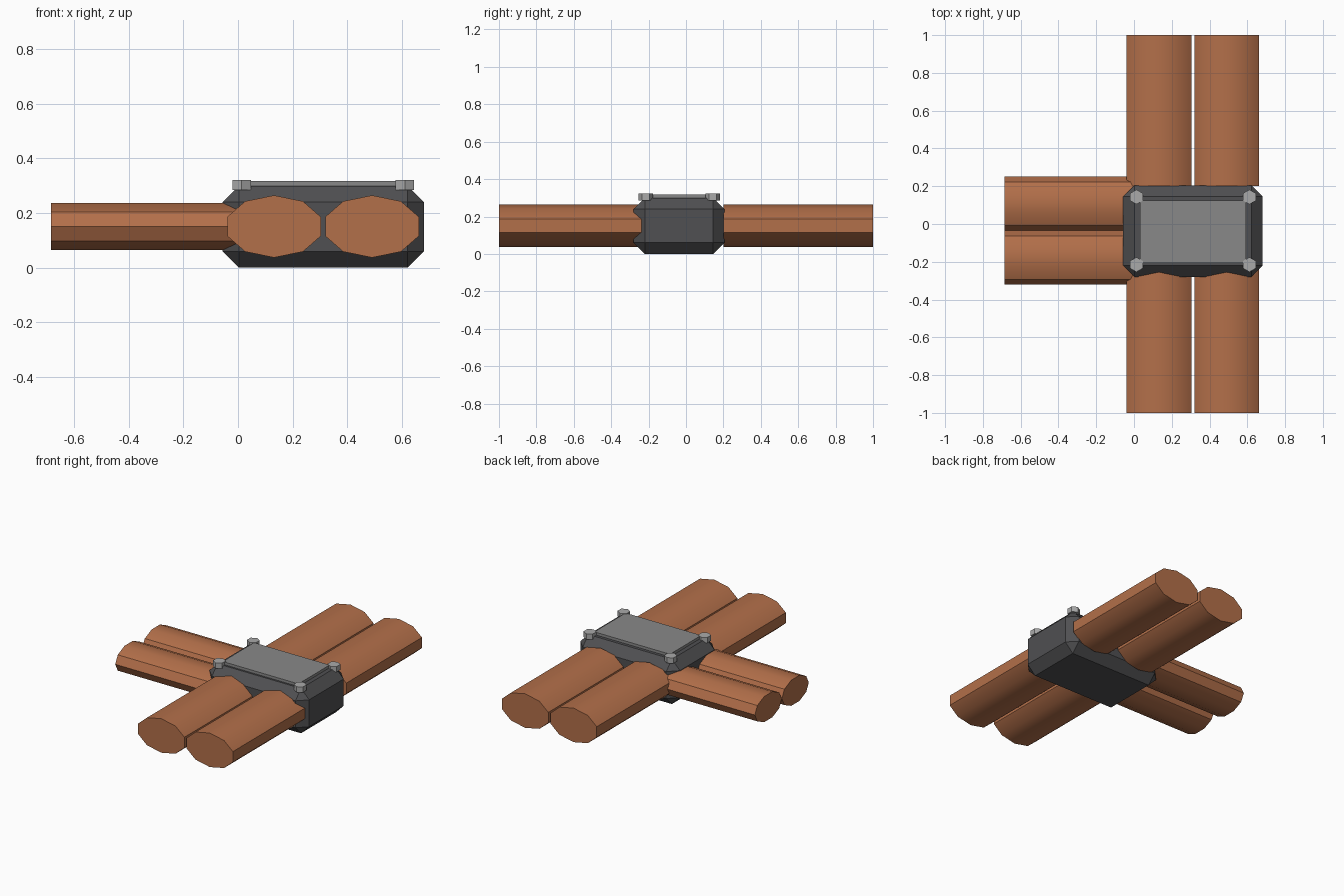
import bpy, bmesh, math
from mathutils import Vector

if "Cube" in bpy.data.objects:
    bpy.data.objects.remove(bpy.data.objects["Cube"])


def material(name, rgb):
    m = bpy.data.materials.new(name)
    m.diffuse_color = (*rgb, 1)
    m.use_nodes = True
    m.node_tree.nodes["Principled BSDF"].inputs["Base Color"].default_value = m.diffuse_color
    return m


COPPER = material("copper", (0.45, 0.16, 0.068))
DARK = material("dark grey", (0.08, 0.08, 0.084))
GREY = material("lid grey", (0.25, 0.25, 0.25))
LIGHT = material("bolt grey", (0.40, 0.40, 0.40))


def finish(bm, name, mat, smooth=False):
    bmesh.ops.recalc_face_normals(bm, faces=bm.faces)
    if smooth:
        for f in bm.faces:
            f.smooth = True
        for e in bm.edges:
            e.smooth = e.calc_face_angle(0) < math.radians(30)
    me = bpy.data.meshes.new(name)
    bm.to_mesh(me)
    bm.free()
    me.materials.append(mat)
    ob = bpy.data.objects.new(name, me)
    bpy.context.collection.objects.link(ob)
    return ob


def prism(name, mat, sides, phase, start, length, u, v, smooth=False):
    """Elliptical n-sided bar: u and v are the cross-section radius vectors."""
    bm = bmesh.new()
    ring = []
    for i in range(sides):
        a = math.radians(phase) + math.tau * i / sides
        ring.append(bm.verts.new(Vector(start) + Vector(u) * math.cos(a) + Vector(v) * math.sin(a)))
    cap = bm.faces.new(ring)
    ext = bmesh.ops.extrude_face_region(bm, geom=[cap], use_keep_orig=True)
    top = [g for g in ext["geom"] if isinstance(g, bmesh.types.BMVert)]
    bmesh.ops.translate(bm, verts=top, vec=Vector(length))
    return finish(bm, name, mat, smooth)


def box(name, mat, lo, hi, bevel=0):
    bm = bmesh.new()
    bmesh.ops.create_cube(bm, size=1)
    for vert in bm.verts:
        vert.co = Vector([(l + h) / 2 + c * (h - l) for l, h, c in zip(lo, hi, vert.co)])
    if bevel:
        bmesh.ops.bevel(bm, geom=bm.edges[:], offset=bevel, offset_type='OFFSET',
                        segments=1, affect='EDGES')
    return finish(bm, name, mat)


# Chamfered junction box and its raised lid
box("junction_box", DARK, (-0.057, -0.28, 0), (0.681, 0.205, 0.30), 0.06)
box("lid", GREY, (0.032, -0.207, 0.29), (0.592, 0.124, 0.318))

# Hexagonal corner bolts with short shanks
for i, x in enumerate((0.013, 0.611)):
    for j, y in enumerate((-0.215, 0.143)):
        prism(f"bolt_head_{i}{j}", LIGHT, 6, 90, (x, y, 0.285), (0, 0, 0.037),
              (0.039, 0, 0), (0, 0.039, 0))
        prism(f"bolt_shank_{i}{j}", LIGHT, 6, 90, (x, y, 0.25), (0, 0, 0.036),
              (0.02, 0, 0), (0, 0.02, 0))

# Two wide pipes leaving the front and the back
for i, x in enumerate((0.132, 0.491)):
    for side, s in (("front", -1), ("back", 1)):
        prism(f"{side}_pipe_{i}", COPPER, 10, 90, (x, s * 0.2, 0.151), (0, s * 0.8, 0),
              (0.18, 0, 0), (0, 0, 0.114), True)

# Two thinner pipes leaving the left side
for i, y in enumerate((-0.178, 0.108)):
    prism(f"left_pipe_{i}", COPPER, 10, 0, (-0.685, y, 0.151), (0.685, 0, 0),
          (0, 0.1425, 0), (0, 0, 0.09), True)
